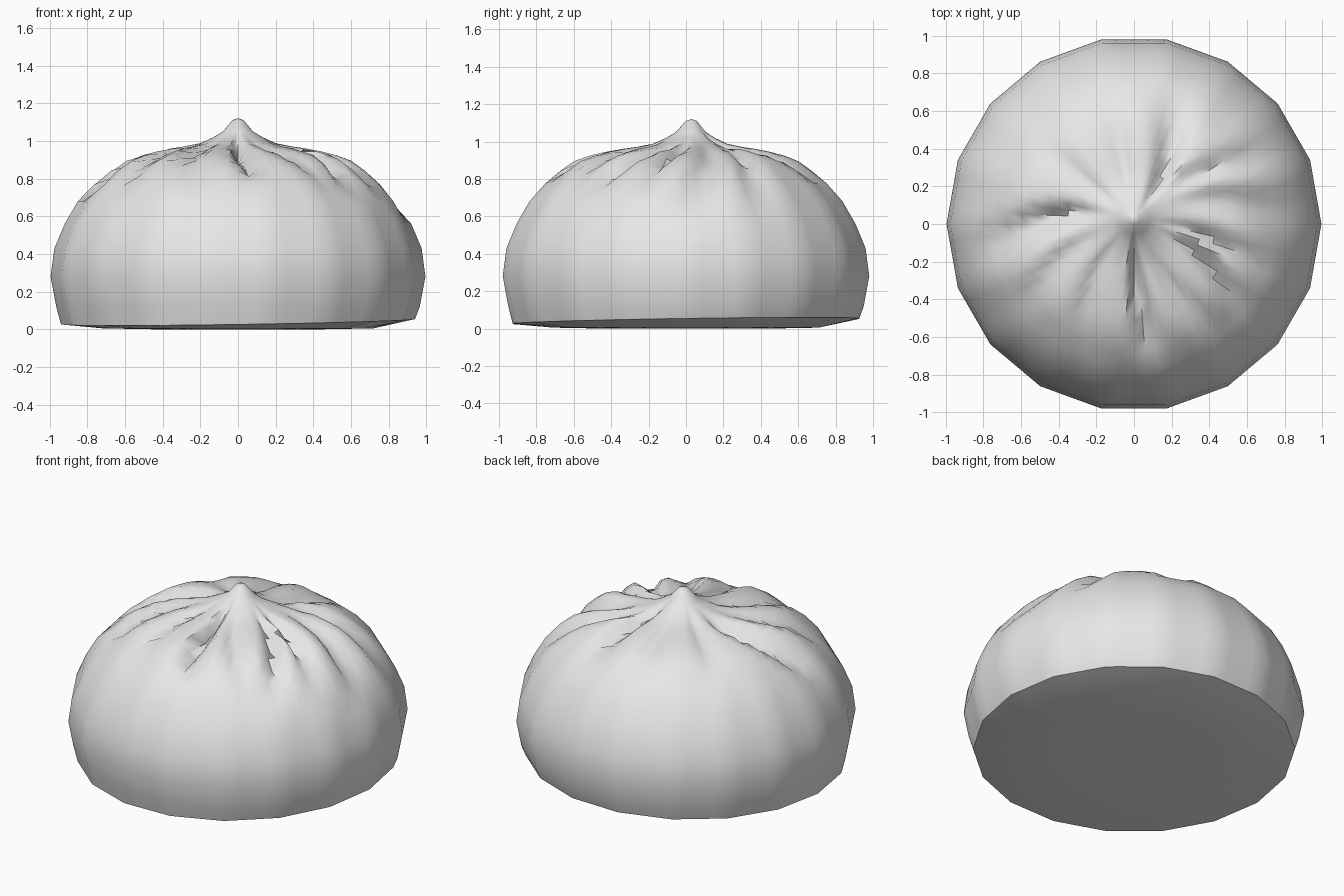
import bpy, bmesh, math

cube = bpy.data.objects.get("Cube")
if cube:
    bpy.data.objects.remove(cube, do_unlink=True)

SIDES = 18           # flats around the belly
SEG = SIDES * 4      # finer steps for the pleats

# radius, height from the flat base up to the pinched tip
PROFILE = [(0.45, 0.0), (0.72, 0.005), (0.94, 0.02), (0.965, 0.12), (0.995, 0.28),
           (0.975, 0.43), (0.92, 0.56), (0.85, 0.68), (0.765, 0.775), (0.68, 0.845),
           (0.60, 0.895), (0.52, 0.925), (0.44, 0.945), (0.36, 0.96), (0.28, 0.972),
           (0.20, 0.988), (0.13, 1.02), (0.08, 1.05), (0.03, 1.11)]

# pleats: angle, radius of the deepest point, depth, half width, twist
PLEATS = [(62, 0.42, 0.09, 16, 10), (8, 0.62, 0.08, 14, -12), (-14, 0.50, 0.08, 9, -8),
          (-33, 0.52, 0.09, 10, -10), (-58, 0.50, 0.05, 11, 8), (-88, 0.42, 0.11, 12, 5),
          (-122, 0.48, 0.05, 12, 12), (-150, 0.56, 0.05, 13, 12), (178, 0.52, 0.11, 16, 12),
          (138, 0.45, 0.03, 14, 0), (100, 0.45, 0.03, 14, 0), (33, 0.56, 0.06, 10, -8)]


def fold_drop(angle, r):
    """How far the dough sinks in the folds, steep on one side of each."""
    drop = 0.0
    for centre, r_mid, depth, width, twist in PLEATS:
        mid = centre + twist * (r - r_mid) / 0.3
        d = (math.degrees(angle) - mid + 180) % 360 - 180
        w = width if d > 0 else width * 0.55
        across = max(0.0, 1 - abs(d) / w)
        along = max(0.0, 1 - ((r - r_mid) / 0.33) ** 2)
        drop += depth * across * along
    return drop


def point(r, z, k):
    a = 2 * math.pi * k / SEG
    # flats on the belly, fading out toward the pleats
    step = 2 * math.pi / SIDES
    off = (a + step / 2) % step - step / 2
    flat = math.cos(step / 2) / math.cos(step / 2 - abs(off))
    rad = r * (flat if r > 0.6 else 1)
    # base rim curls up on one side
    if z < 0.1 and r > 0.8:
        z += 0.02 + 0.02 * math.cos(a - math.pi / 4)
    if z > 0.6:
        sink = fold_drop(a, r)
        z -= sink
        rad -= sink * 0.35 * r
    shift = 0.03 * max(0.0, 1 - r / 0.6) if z > 0.5 else 0
    return rad * math.cos(a), rad * math.sin(a) + shift, z


# bun body
bm = bmesh.new()
rings = [[bm.verts.new(point(r, z, k)) for k in range(SEG)] for r, z in PROFILE]
for low, high in zip(rings, rings[1:]):
    for k in range(SEG):
        n = (k + 1) % SEG
        bm.faces.new((low[k], low[n], high[n], high[k]))
bm.faces.new(list(reversed(rings[0])))
tip = bm.verts.new((0, 0.03, 1.12))
for k in range(SEG):
    bm.faces.new((rings[-1][k], rings[-1][(k + 1) % SEG], tip))
bmesh.ops.recalc_face_normals(bm, faces=bm.faces)

mesh = bpy.data.meshes.new("bun_body")
bm.to_mesh(mesh)
bm.free()
bun = bpy.data.objects.new("bun_body", mesh)
bpy.context.collection.objects.link(bun)

# dough colour
dough = bpy.data.materials.new("pale_dough")
dough.use_nodes = True
colour = (0.8, 0.8, 0.8, 1)
dough.diffuse_color = colour
dough.node_tree.nodes["Principled BSDF"].inputs["Base Color"].default_value = colour
mesh.materials.append(dough)

bpy.ops.object.select_all(action="DESELECT")
bun.select_set(True)
bpy.context.view_layer.objects.active = bun
bpy.ops.object.shade_smooth_by_angle(angle=math.radians(50))
